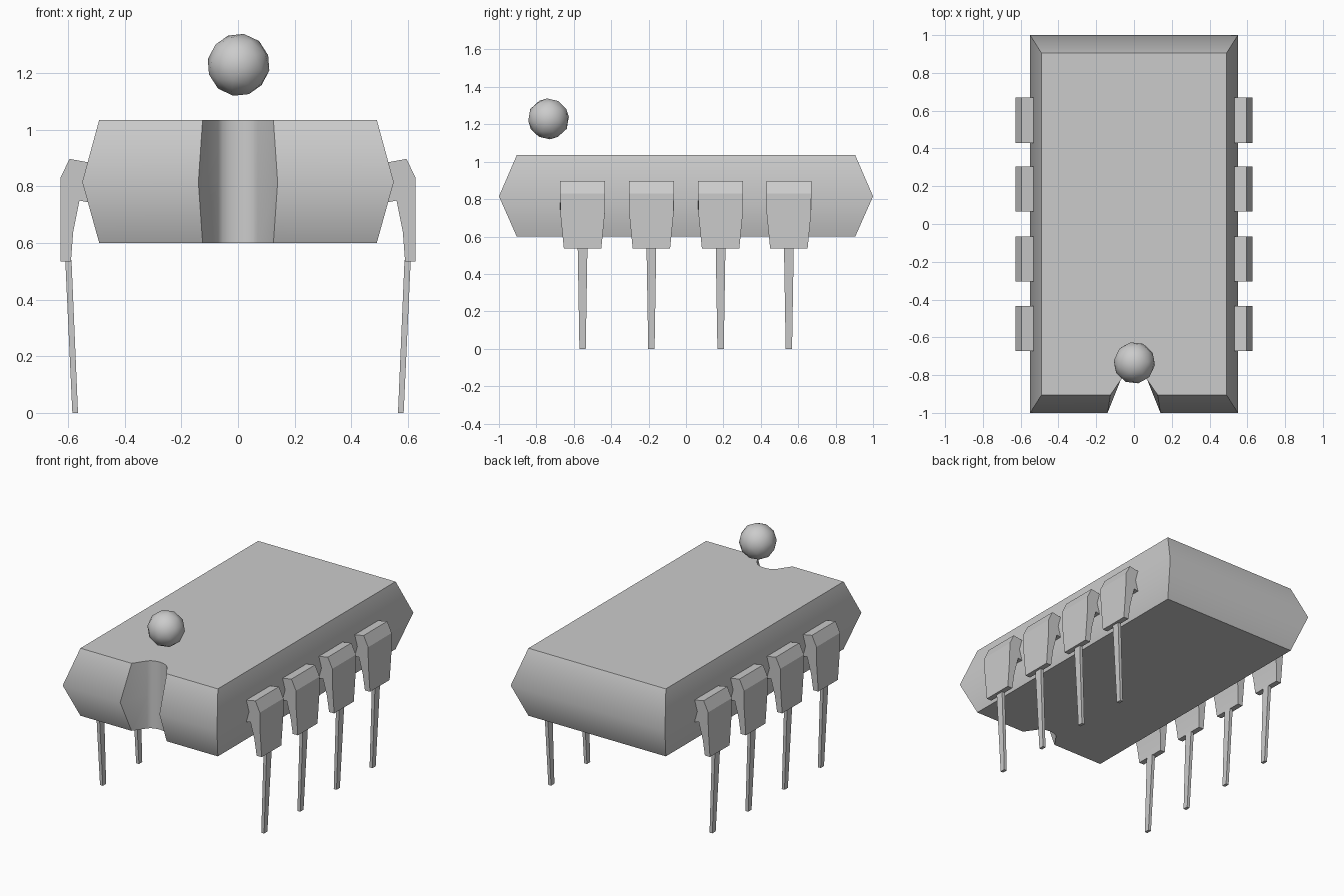
import bpy, bmesh, math

if "Cube" in bpy.data.objects:
    bpy.data.objects.remove(bpy.data.objects["Cube"])

grey = bpy.data.materials.new("plain grey")
grey.diffuse_color = (0.6, 0.6, 0.6, 1)
grey.use_nodes = True
grey.node_tree.nodes["Principled BSDF"].inputs["Base Color"].default_value = grey.diffuse_color


def finish(name, bm, angle):
    """Turn a bmesh into a named, shaded object."""
    bmesh.ops.recalc_face_normals(bm, faces=bm.faces)
    mesh = bpy.data.meshes.new(name)
    bm.to_mesh(mesh)
    bm.free()
    mesh.materials.append(grey)
    obj = bpy.data.objects.new(name, mesh)
    bpy.context.collection.objects.link(obj)
    bpy.ops.object.select_all(action='DESELECT')
    obj.select_set(True)
    bpy.context.view_layer.objects.active = obj
    bpy.ops.object.shade_smooth_by_angle(angle=math.radians(angle))
    return obj


def loft(bm, loops):
    """Skin a stack of equal closed loops and cap both ends."""
    rings = [[bm.verts.new(p) for p in loop] for loop in loops]
    n = len(rings[0])
    for a, b in zip(rings, rings[1:]):
        for i in range(n):
            j = (i + 1) % n
            bm.faces.new((a[i], a[j], b[j], b[i]))
    bm.faces.new(rings[0])
    bm.faces.new(rings[-1])


# Package body: bevelled block with a rounded notch in the front end
def outline(hx, hy, notch, z):
    left = [(-x, y) for x, y in notch]
    right = [(x, y) for x, y in reversed(notch[:-1])]
    pts = [(-hx, hy), (-hx, -hy)] + left + right + [(hx, -hy), (hx, hy)]
    return [(x, y, z) for x, y in pts]


end_notch = [(0.125, -0.905), (0.07, -0.825), (0.055, -0.81), (0.03, -0.80), (0, -0.796)]
mid_notch = [(0.14, -1.0), (0.07, -0.825), (0.055, -0.81), (0.03, -0.80), (0, -0.796)]
bm = bmesh.new()
loft(bm, [outline(0.49, 0.905, end_notch, 0.6),
          outline(0.55, 1.0, mid_notch, 0.815),
          outline(0.49, 0.905, end_notch, 1.035)])
finish("package_body", bm, 50)

# Leads: bent shoulder that tapers downward, then a thin pin
shoulder = [(0.52, 0.883), (0.595, 0.897), (0.627, 0.83), (0.627, 0.72), (0.626, 0.535),
            (0.59, 0.535), (0.582, 0.64), (0.56, 0.75), (0.52, 0.742)]


def half_width(z):
    return 0.12 if z > 0.735 else 0.10 + 0.02 * (z - 0.535) / 0.2


def lead(name, side, y):
    bm = bmesh.new()
    loft(bm, [[(side * x, y + s * half_width(z), z) for x, z in shoulder] for s in (-1, 1)])
    loft(bm, [[(side * (x + dx), y + dy, z) for dx, dy in
               ((-t, -w), (t, -w), (t, w), (-t, w))]
              for x, z, t, w in ((0.575, 0, 0.010, 0.017), (0.599, 0.54, 0.011, 0.026))])
    finish(name, bm, 20)


for side, label in ((-1, "left"), (1, "right")):
    for i, y in enumerate((-0.553, -0.185, 0.185, 0.55)):
        lead(f"{label}_lead_{i + 1}", side, y)

# Floating marker ball above the notch
bm = bmesh.new()
bmesh.ops.create_icosphere(bm, subdivisions=2, radius=0.111)
ball = finish("marker_ball", bm, 40)
ball.location = (0.002, -0.735, 1.229)
ball.rotation_euler = (0.1, 0.15, 0.2)
